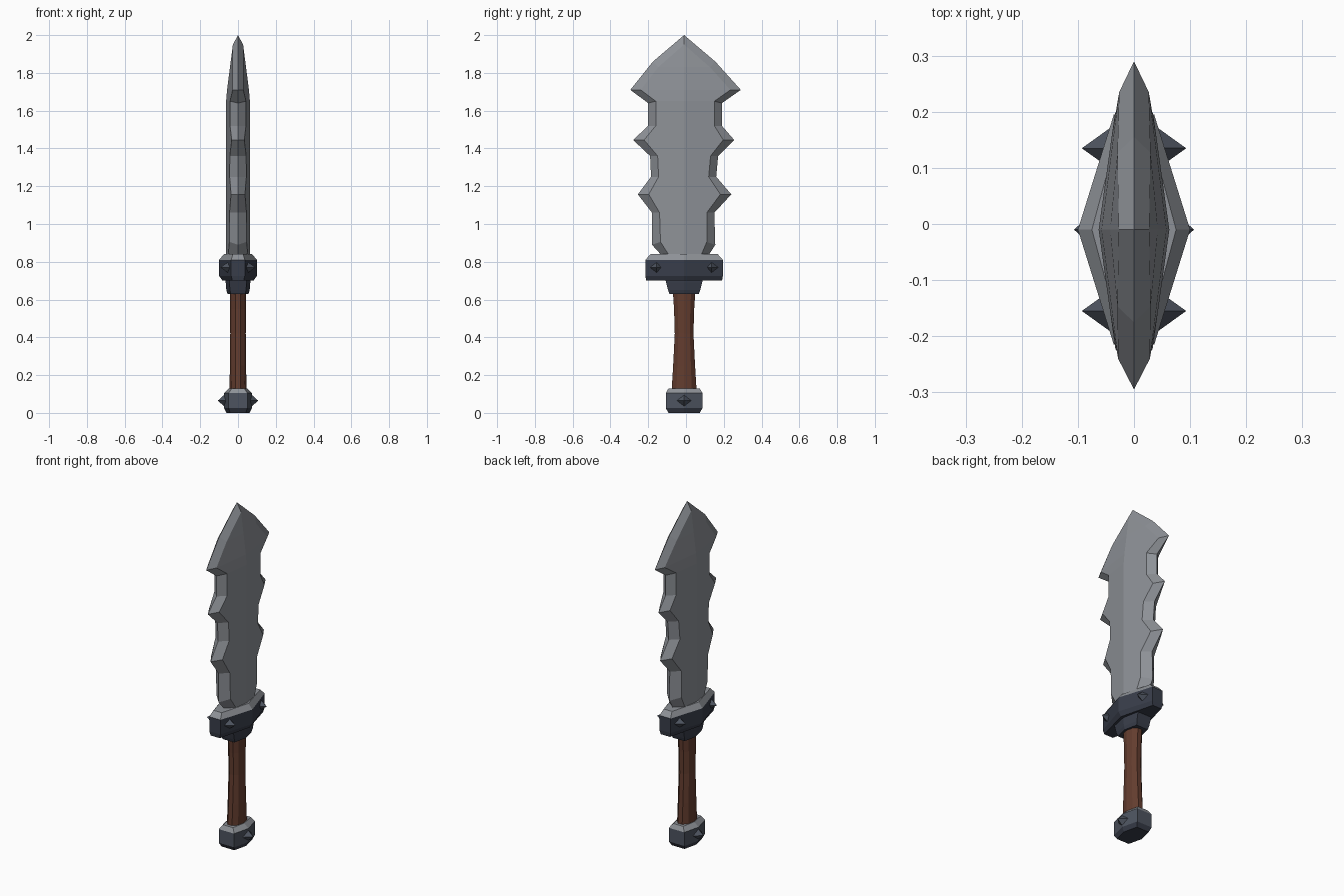
import bpy, bmesh, math
from mathutils import Matrix

if "Cube" in bpy.data.objects:
    bpy.data.objects.remove(bpy.data.objects["Cube"])

CY = -0.01  # centre line of the sword in y


def material(name, r, g, b):
    m = bpy.data.materials.new(name)
    m.diffuse_color = (r, g, b, 1)
    m.use_nodes = True
    m.node_tree.nodes["Principled BSDF"].inputs["Base Color"].default_value = m.diffuse_color
    return m


STEEL = material("steel", 0.27, 0.285, 0.31)
DARK = material("dark_iron", 0.04, 0.047, 0.068)
SLATE = material("slate_iron", 0.075, 0.088, 0.115)
LEATHER = material("brown_leather", 0.125, 0.046, 0.028)


def finish(bm, name, mats):
    bmesh.ops.recalc_face_normals(bm, faces=bm.faces)
    me = bpy.data.meshes.new(name)
    bm.to_mesh(me)
    bm.free()
    for m in mats:
        me.materials.append(m)
    ob = bpy.data.objects.new(name, me)
    bpy.context.collection.objects.link(ob)
    return ob


def loft(name, plan, rings, mats, rule=None):
    """Stack scaled copies of a plan outline; rings are (z, scale_x, scale_y)."""
    bm = bmesh.new()
    loops = [[bm.verts.new((x * sx, CY + y * sy, z)) for x, y in plan]
             for z, sx, sy in rings]
    n = len(plan)
    bm.faces.new(loops[0])
    bm.faces.new(loops[-1])
    for a, b in zip(loops, loops[1:]):
        for i in range(n):
            j = (i + 1) % n
            bm.faces.new((a[i], a[j], b[j], b[i]))
    bmesh.ops.recalc_face_normals(bm, faces=bm.faces)
    if rule:
        for f in bm.faces:
            f.material_index = rule(f)
    return finish(bm, name, mats)


def hexagon(mid_x, end_x, half_y):
    return [(mid_x, 0), (end_x, half_y), (-end_x, half_y),
            (-mid_x, 0), (-end_x, -half_y), (end_x, -half_y)]


def upward(f):
    return 1 if f.normal.z > 0.3 else 0


# Blade: rows of edge height, left edge, right edge, bevel inset in y and z
rows = [
    (0.80, -0.13, 0.11, 0.04, 0),
    (0.835, -0.13, 0.12, 0.04, 0),
    (0.89, -0.18, 0.155, 0.045, 0.015),
    (1.06, -0.18, 0.15, 0.04, 0),
    (1.157, -0.255, 0.24, 0.058, 0),
    (1.25, -0.185, 0.16, 0.04, 0),
    (1.36, -0.19, 0.17, 0.04, 0),
    (1.445, -0.28, 0.255, 0.058, 0),
    (1.52, -0.20, 0.19, 0.04, 0),
    (1.64, -0.20, 0.19, 0.04, 0.01),
    (1.71, -0.295, 0.29, 0.055, 0),
    (1.86, -0.175, 0.155, 0.028, -0.03),
    (2.00, CY, CY, 0, -0.05),
]


def thickness(y, z):
    taper = 1 if z < 1.67 else 1 - 0.57 * (z - 1.67) / 0.28
    return (0.063 - 0.14 * abs(y - CY)) * taper


bm = bmesh.new()
cache = {}


def vert(x, y, z):
    key = (round(x, 4), round(y, 4), round(z, 4))
    if key not in cache:
        cache[key] = bm.verts.new(key)
    return cache[key]


for side in (-1, 1):
    for face in (-1, 1):
        strips = []
        for z, yl, yr, dy, dz in rows:
            y = yr if side > 0 else yl
            yi, zi = y - side * dy, z + dz
            strips.append((vert(0, y, z),
                           vert(face * thickness(yi, zi), yi, zi),
                           vert(face * thickness(CY, zi), CY, zi)))
        for a, b in zip(strips, strips[1:]):
            for k in (0, 1):
                quad = list(dict.fromkeys((a[k], a[k + 1], b[k + 1], b[k])))
                if len(quad) > 2:
                    bm.faces.new(quad)
finish(bm, "blade", [STEEL])

# Guard with a light top bevel, and the collar under it
loft("guard", hexagon(0.1, 0.036, 0.205),
     [(0.70, 0.82, 0.98), (0.725, 1, 1), (0.81, 1, 1), (0.84, 0.75, 0.87)],
     [DARK, STEEL], upward)
loft("collar", hexagon(0.065, 0.045, 0.1),
     [(0.63, 0.85, 0.78), (0.65, 0.95, 0.85), (0.69, 1, 0.95), (0.71, 1, 1)],
     [DARK])

# Waisted grip
circle = [(math.cos(i * math.tau / 10), math.sin(i * math.tau / 10)) for i in range(10)]
loft("grip", circle,
     [(0.11, 0.045, 0.07), (0.25, 0.043, 0.061), (0.42, 0.041, 0.052),
      (0.55, 0.042, 0.056), (0.65, 0.043, 0.063)], [LEATHER])

# Pommel: light top bevel, slate sides, dark underside
loft("pommel", hexagon(0.074, 0.05, 0.097),
     [(0, 0.82, 0.85), (0.025, 1, 1), (0.105, 1, 1), (0.13, 0.65, 0.85)],
     [SLATE, STEEL, DARK],
     lambda f: 2 if f.normal.z < -0.3 else upward(f))


# Pyramid spikes on guard and pommel, both sides
def spike(name, base_x, tip_x, y, z, radius):
    for s, label in ((1, "right"), (-1, "left")):
        b = bmesh.new()
        length = tip_x - base_x
        bmesh.ops.create_cone(b, segments=4, radius1=radius, radius2=0, depth=length,
                              matrix=Matrix.Translation((s * (base_x + length / 2), y, z))
                              @ Matrix.Rotation(s * math.pi / 2, 4, 'Y'))
        bmesh.ops.remove_doubles(b, verts=b.verts, dist=1e-5)
        finish(b, name + "_" + label, [SLATE])


spike("guard_spike_front", 0.04, 0.093, -0.155, 0.77, 0.038)
spike("guard_spike_back", 0.04, 0.093, 0.135, 0.77, 0.038)
spike("pommel_spike", 0.06, 0.107, CY, 0.065, 0.042)
